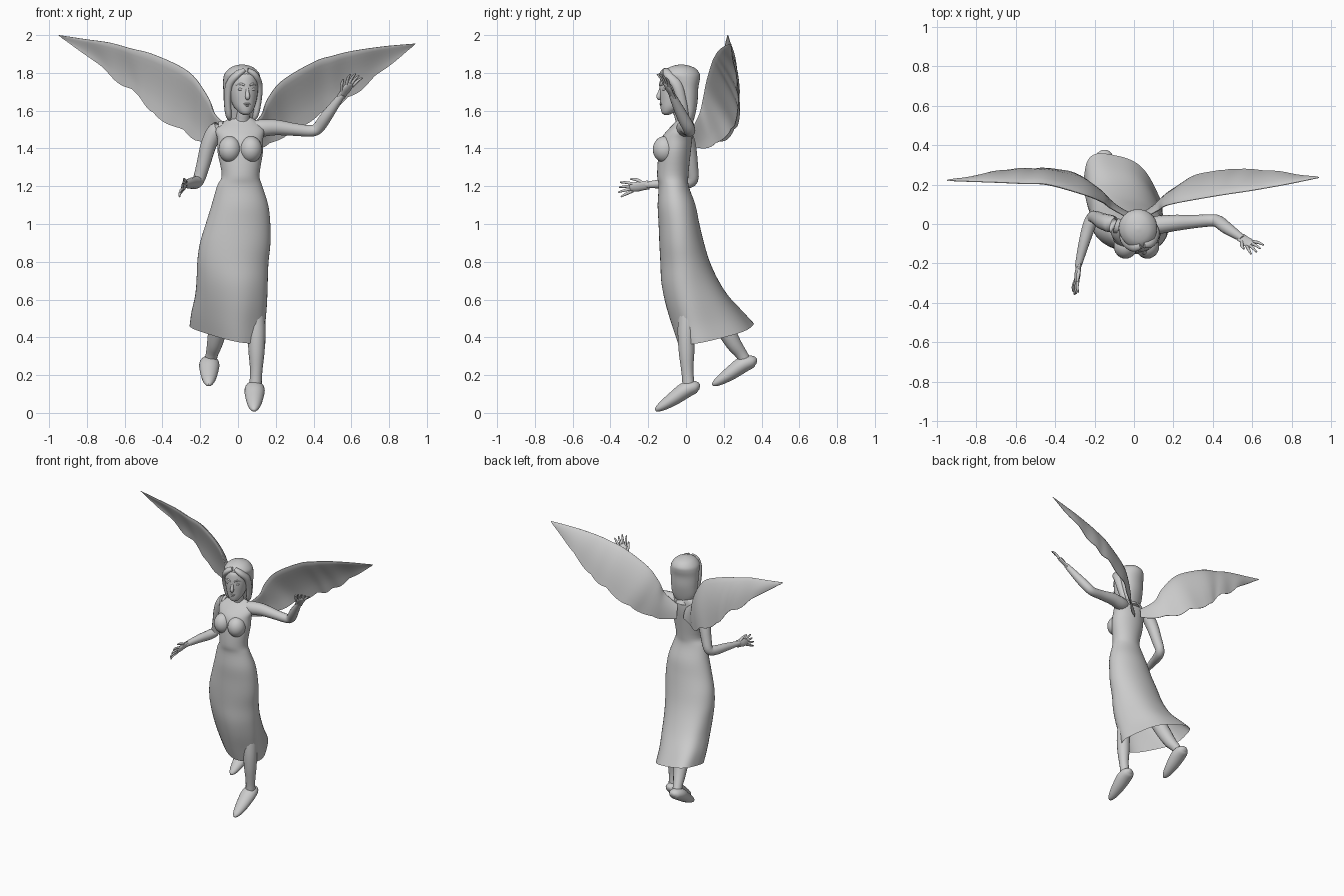
import bpy, bmesh, math
from mathutils import Vector, Matrix

cube = bpy.data.objects.get("Cube")
if cube:
    bpy.data.objects.remove(cube, do_unlink=True)

stone = bpy.data.materials.new("plain grey")
stone.use_nodes = True
GREY = (0.6, 0.6, 0.6, 1)
stone.diffuse_color = GREY
stone.node_tree.nodes["Principled BSDF"].inputs["Base Color"].default_value = GREY


def finish(name, bm, angle=50):
    """Turn a bmesh into a smooth shaded grey object."""
    bmesh.ops.recalc_face_normals(bm, faces=bm.faces)
    mesh = bpy.data.meshes.new(name)
    bm.to_mesh(mesh)
    bm.free()
    mesh.materials.append(stone)
    obj = bpy.data.objects.new(name, mesh)
    bpy.context.collection.objects.link(obj)
    bpy.ops.object.select_all(action='DESELECT')
    obj.select_set(True)
    bpy.context.view_layer.objects.active = obj
    bpy.ops.object.shade_smooth_by_angle(angle=math.radians(angle))
    return obj


def smooth(rows, steps):
    """Resample rows of numbers along a flowing curve."""
    rows = [Vector(r) for r in rows]
    out = []
    for i in range(len(rows) - 1):
        a, b, c, d = (rows[min(max(i + k, 0), len(rows) - 1)] for k in (-1, 0, 1, 2))
        for s in range(steps):
            t = s / steps
            out.append(b + (c - a) * (t / 2) + (a * 2 - b * 5 + c * 4 - d) * (t * t / 2)
                       + (b * 3 - a - c * 3 + d) * (t ** 3 / 2))
    return out + [rows[-1]]


def loft(name, rings, caps=(True, True), angle=50):
    """Skin a list of closed point rings."""
    bm = bmesh.new()
    loops = [[bm.verts.new(p) for p in ring] for ring in rings]
    n = len(loops[0])
    for a, b in zip(loops, loops[1:]):
        for i in range(n):
            bm.faces.new((a[i], a[(i + 1) % n], b[(i + 1) % n], b[i]))
    for cap, loop in zip(caps, (loops[0], loops[-1])):
        if cap:
            bm.faces.new(loop)
    return finish(name, bm, angle)


def circle(n):
    return [2 * math.pi * i / n for i in range(n)]


def stack(name, rows, sides=24, steps=4):
    """Horizontal ellipses: centre x, centre y, z, radius x, radius y."""
    rings = [[(x + rx * math.cos(t), y + ry * math.sin(t), z) for t in circle(sides)]
             for x, y, z, rx, ry in smooth(rows, steps)]
    return loft(name, rings)


def tube(name, rows, side=(1, 0, 0), wide=1, sides=14, steps=4):
    """Limb along x, y, z, radius rows; wide stretches it along side."""
    rows = smooth(rows, steps)
    pts = [Vector(r[:3]) for r in rows]
    rings = []
    for i, p in enumerate(pts):
        along = (pts[min(i + 1, len(pts) - 1)] - pts[max(i - 1, 0)]).normalized()
        u = Vector(side)
        u = (u - along * u.dot(along)).normalized()
        v = along.cross(u)
        r = rows[i][3]
        rings.append([p + u * (r * wide * math.cos(t)) + v * (r * math.sin(t)) for t in circle(sides)])
    return loft(name, rings)


def ball(name, centre, radii):
    bm = bmesh.new()
    bmesh.ops.create_uvsphere(bm, u_segments=24, v_segments=14, radius=1)
    bm.transform(Matrix.Translation(centre) @ Matrix.Diagonal((*radii, 1)))
    return finish(name, bm)


# Gown and torso: x, y, z, radius x, radius y, hem sweep
gown = [(.02, -.01, 1.57, .035, .03, 0), (.015, -.01, 1.545, .085, .042, 0),
        (.01, -.03, 1.5, .128, .065, 0), (.012, -.05, 1.45, .121, .083, 0),
        (.012, -.06, 1.38, .12, .085, 0), (.014, -.07, 1.26, .1, .083, 0),
        (.009, -.065, 1.2, .12, .08, 0), (.01, -.05, 1.1, .15, .1, 0),
        (0, -.037, 1, .171, .108, 0), (-.015, -.023, .9, .186, .118, .1),
        (-.028, -.005, .8, .188, .13, .2), (-.033, .02, .7, .188, .148, .4),
        (-.04, .06, .6, .19, .165, .6), (-.055, .115, .5, .195, .185, .85),
        (-.06, .16, .42, .2, .2, 1)]
rings = []
for x, y, z, rx, ry, sweep in smooth(gown, 4):
    ring = []
    for t in circle(48):
        fold = 1 + .035 * sweep * math.cos(5 * t + .6)
        dx = rx * fold * math.cos(t)
        dy = ry * fold * math.sin(t - .4 * sweep)
        ring.append((x + dx, y + dy, z + sweep * (.17 * dy - .17 * dx)))
    rings.append(ring)
loft("gown", rings, caps=(True, False))
for label, x in (("right", -.043), ("left", .068)):
    ball(label + "_bust", (x, -.112, 1.395), (.06, .064, .07))

# Neck
tube("neck", [(.02, 0, 1.5, .055), (.022, -.015, 1.55, .042), (.027, -.03, 1.6, .038), (.03, -.03, 1.67, .038)])

# Head and hair, shaped facing forward and then turned to the side
head = [
    stack("face", [(0, -.085, 1.578, .012, .012), (0, -.08, 1.588, .03, .03), (0, -.06, 1.615, .052, .057),
                   (0, -.045, 1.65, .066, .075), (0, -.04, 1.7, .075, .083), (0, -.035, 1.75, .077, .086),
                   (0, -.03, 1.79, .07, .08), (0, -.02, 1.81, .05, .05)]),
    stack("hair", [(0, .022, 1.5, .018, .014), (0, .022, 1.53, .055, .03), (0, .022, 1.58, .083, .045),
                   (0, .015, 1.65, .093, .065), (0, .01, 1.72, .097, .074), (0, .003, 1.765, .098, .09),
                   (0, -.005, 1.795, .092, .098), (0, -.005, 1.823, .068, .076), (0, -.005, 1.838, .038, .042),
                   (0, -.005, 1.845, .006, .006)], sides=32),
    tube("nose", [(0, -.112, 1.735, .006), (0, -.122, 1.7, .009), (0, -.128, 1.672, .013), (0, -.117, 1.66, .006)]),
    ball("upper_lip", (0, -.113, 1.636), (.02, .009, .006)),
    ball("lower_lip", (0, -.111, 1.627), (.016, .009, .006)),
]
for label, s in (("right", -1), ("left", 1)):
    head.append(ball(label + "_eye", (s * .031, -.107, 1.713), (.016, .01, .008)))
    head.append(tube(label + "_brow", [(s * .012, -.12, 1.733, .004), (s * .032, -.112, 1.741, .006),
                                       (s * .056, -.092, 1.735, .003)], side=(0, 0, 1)))
    head.append(tube(label + "_hair_sweep", [(s * .008, -.09, 1.815, .012), (s * .045, -.085, 1.79, .02),
                                             (s * .078, -.05, 1.74, .021), (s * .084, -.025, 1.66, .018),
                                             (s * .074, -.005, 1.58, .016), (s * .064, .008, 1.55, .006)],
                     side=(0, 1, 0), wide=1.4))
turn = Matrix.Translation((.02, -.02, 0)) @ Matrix.Rotation(math.radians(14), 4, 'Z')
for part in head:
    part.data.transform(turn)


def hand(label, wrist, reach, across, thumb):
    """Flat palm, four spread fingers and a thumb."""
    w, d, a = Vector(wrist), Vector(reach).normalized(), Vector(across).normalized()
    n = d.cross(a)

    def at(f, s, h=0):
        return w + d * f + a * s + n * h
    tube(label + "_palm", [(*at(-.015, 0), .012), (*at(.02, 0), .012), (*at(.05, 0), .013),
                           (*at(.08, 0), .01), (*at(.088, 0), .004)], side=a, wide=2.1)
    for i, size in enumerate((.055, .07, .066, .06)):
        s = (i - 1.5) * .0135
        tube(label + "_finger_" + str(i + 1), [(*at(.07, s), .008), (*at(.08 + size / 2, s * 1.6, .004), .0075),
                                               (*at(.08 + size, s * 2, -.003), .004)], side=a, sides=8)
    tube(label + "_thumb", [(*at(.015, .012 * thumb), .01), (*at(.05, .036 * thumb, .008), .009),
                            (*at(.085, .046 * thumb, .012), .005)], side=n, sides=8)


# Lowered right arm and raised left arm
tube("right_arm", [(-.07, -.015, 1.51, .035), (-.115, 0, 1.495, .044), (-.155, .012, 1.42, .042),
                   (-.185, .028, 1.31, .036), (-.208, .033, 1.235, .032), (-.228, -.01, 1.218, .033),
                   (-.252, -.09, 1.215, .028), (-.28, -.2, 1.208, .018), (-.283, -.215, 1.207, .015)], side=(.7, -.3, .3))
hand("right_hand", (-.281, -.212, 1.205), (-.13, -1, -.16), (.35, 0, 1), 1)
tube("left_arm", [(.06, -.015, 1.51, .035), (.12, -.005, 1.508, .046), (.2, .005, 1.511, .042),
                  (.3, .012, 1.5, .034), (.39, .018, 1.493, .031), (.428, .012, 1.513, .032),
                  (.47, -.02, 1.572, .031), (.545, -.07, 1.675, .019), (.552, -.075, 1.685, .016)], side=(0, 1, 0))
hand("left_hand", (.551, -.074, 1.682), (.58, -.42, .8), (.7, .55, -.25), -1)

# Legs and pointed feet
tube("left_leg", [(.08, .02, .65, .055), (.097, .003, .45, .048), (.098, .003, .33, .043),
                  (.097, .006, .24, .034), (.095, .01, .19, .032), (.092, .015, .13, .034)])
tube("right_leg", [(-.08, .1, .65, .055), (-.105, .2, .46, .05), (-.122, .25, .37, .042),
                   (-.137, .29, .315, .033), (-.148, .32, .265, .032)])
sole = [(.09, .073, .138, .012), (.09, .052, .138, .032), (.088, 0, .122, .043), (.087, -.06, .08, .038),
        (.086, -.115, .043, .028), (.085, -.148, .022, .017), (.085, -.162, .013, .006)]
for label, shift in (("left", (0, 0, 0, 0)), ("right", (-.24, .302, .134, 0))):
    tube(label + "_foot", [Vector(r) + Vector(shift) for r in sole], wide=1.25, sides=18)


def wing(name, rows):
    """Feathered wing: leading edge point, then trailing edge point."""
    rings = []
    rows = smooth(rows, 6)
    for i, row in enumerate(rows):
        lead, trail = Vector(row[:3]), Vector(row[3:])
        k = i / (len(rows) - 1)
        size = (trail - lead).length
        chord = (trail - lead).normalized()
        trail = trail + chord * (.05 * size * abs(math.sin(k * math.pi * 6)))
        span = Vector(rows[min(i + 1, len(rows) - 1)][:3]) - Vector(rows[max(i - 1, 0)][:3])
        out = chord.cross(span).normalized()
        out = out if out.y > 0 else -out
        top, bottom = [], []
        for j in range(9):
            f = (j / 8) ** 1.5
            p = lead.lerp(trail, f) + out * (size * .22 * f * (1 - f))
            ripple = .004 * f * math.cos(k * math.pi * 12)
            thick = size * .13 * math.sqrt(f) * (1 - f) ** 1.5 + .0015
            top.append(p + out * (thick + ripple))
            bottom.append(p - out * (thick - ripple))
        rings.append(top + bottom[::-1])
    loft(name, rings, angle=40)


wing("right_wing", [(-.03, .03, 1.5, -.02, .05, 1.42), (-.12, .08, 1.58, -.13, .13, 1.435),
                    (-.16, .11, 1.675, -.22, .21, 1.455), (-.26, .15, 1.805, -.33, .265, 1.525),
                    (-.44, .2, 1.895, -.45, .28, 1.59), (-.57, .205, 1.93, -.53, .28, 1.69),
                    (-.68, .21, 1.96, -.64, .275, 1.76), (-.82, .215, 1.98, -.76, .255, 1.865),
                    (-.95, .22, 2, -.935, .222, 1.985)])
wing("left_wing", [(.05, .03, 1.5, .04, .05, 1.405), (.125, .07, 1.58, .14, .13, 1.415),
                   (.155, .09, 1.66, .23, .2, 1.465), (.235, .11, 1.76, .33, .25, 1.525),
                   (.405, .14, 1.86, .46, .27, 1.605), (.5, .155, 1.89, .55, .275, 1.65),
                   (.6, .17, 1.915, .65, .27, 1.72), (.77, .2, 1.94, .77, .26, 1.82),
                   (.94, .235, 1.955, .925, .237, 1.938)])
